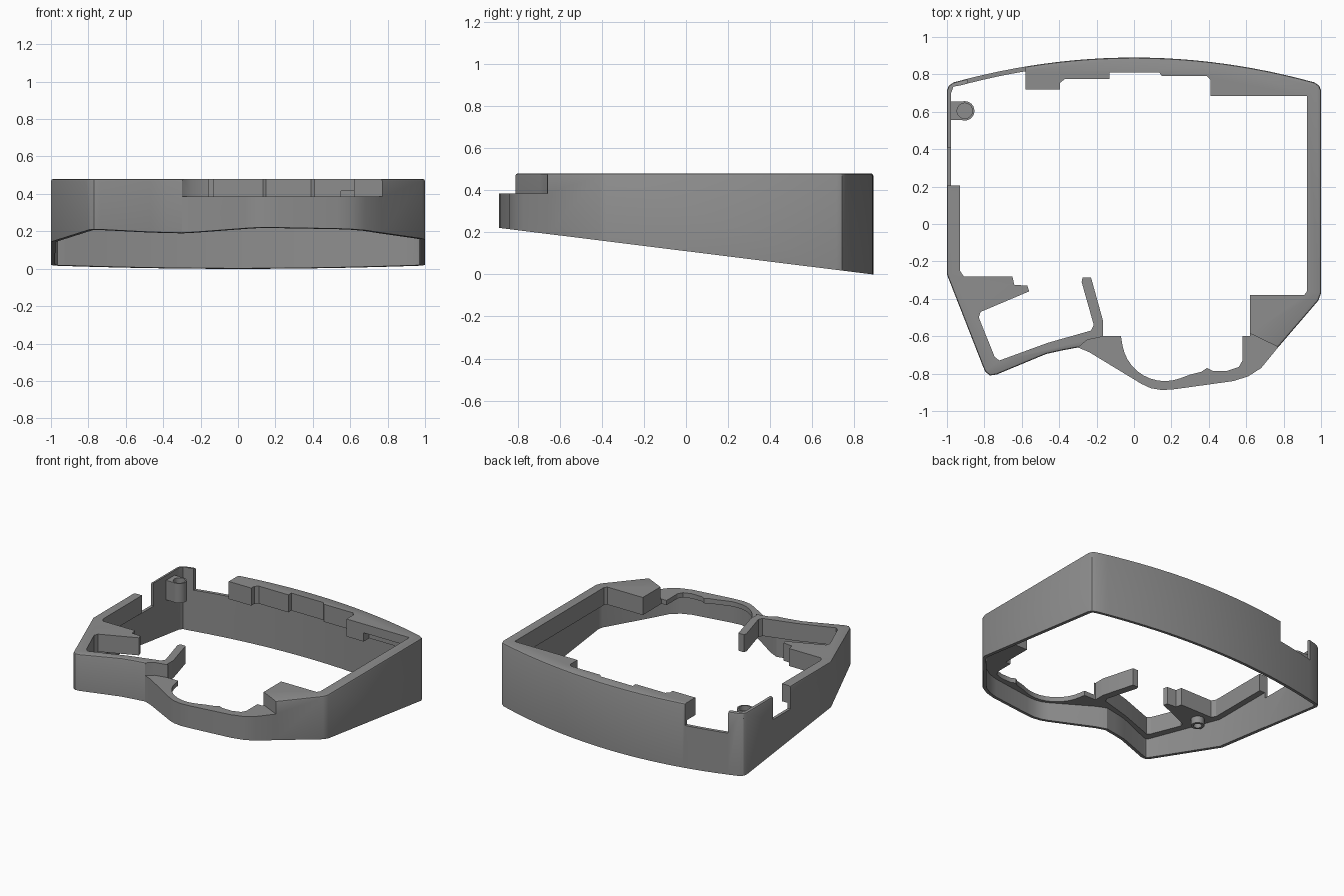
import bpy, bmesh, math
from mathutils import Vector

if "Cube" in bpy.data.objects:
    bpy.data.objects.remove(bpy.data.objects["Cube"])

TOP, SHELF, LOW = 0.48, 0.35, 0.385
WALL = 0.025

grey = bpy.data.materials.new("plain_grey")
grey.diffuse_color = (0.27, 0.27, 0.27, 1)
grey.use_nodes = True
grey.node_tree.nodes["Principled BSDF"].inputs["Base Color"].default_value = grey.diffuse_color


def prism(name, pts, z0, z1, bevel=0.0):
    """Vertical prism from a counter-clockwise outline, optionally with a rounded top rim."""
    bm = bmesh.new()
    face = bm.faces.new([bm.verts.new((x, y, z0)) for x, y in pts])
    geo = bmesh.ops.extrude_face_region(bm, geom=[face])["geom"]
    bmesh.ops.translate(bm, vec=(0, 0, z1 - z0), verts=[g for g in geo if isinstance(g, bmesh.types.BMVert)])
    bmesh.ops.recalc_face_normals(bm, faces=bm.faces)
    if bevel:
        rim = [e for e in bm.edges if all(v.co.z > z1 - 1e-5 for v in e.verts)]
        bmesh.ops.bevel(bm, geom=rim, offset=bevel, segments=2, profile=0.5, affect='EDGES')
    me = bpy.data.meshes.new(name)
    bm.to_mesh(me)
    bm.free()
    me.materials.append(grey)
    ob = bpy.data.objects.new(name, me)
    bpy.context.collection.objects.link(ob)
    return ob


def rect(x0, x1, y0, y1):
    return [(x0, y0), (x1, y0), (x1, y1), (x0, y1)]


def circle(cx, cy, r, n=24):
    return [(cx + r * math.cos(math.tau * i / n), cy + r * math.sin(math.tau * i / n)) for i in range(n)]


def inset(pts, d):
    """Offset a counter-clockwise outline inwards by d."""
    out = []
    for i, p in enumerate(pts):
        p, a, b = Vector(p), Vector(pts[i - 1]), Vector(pts[(i + 1) % len(pts)])
        u, v = (p - a).normalized(), (b - p).normalized()
        n1, n2 = Vector((-u.y, u.x)), Vector((-v.y, v.x))
        out.append(tuple(p + (n1 + n2) * (d / (1 + n1.dot(n2)))))
    return out


def boolean(ob, tool, op='DIFFERENCE'):
    mod = ob.modifiers.new("cut", 'BOOLEAN')
    mod.operation, mod.object, mod.solver = op, tool, 'EXACT'
    bpy.context.view_layer.objects.active = ob
    bpy.ops.object.modifier_apply(modifier=mod.name)
    bpy.data.objects.remove(tool)


def back_y(x):
    return 0.89 - 0.143 * x * x


# Outer outline: angular front, straight sides, bowed back
front = [(-1, -0.27), (-0.81, -0.755), (-0.795, -0.79), (-0.77, -0.81), (-0.735, -0.805),
         (-0.47, -0.695), (-0.38, -0.675), (-0.30, -0.66), (-0.24, -0.685), (0.04, -0.855),
         (0.09, -0.878), (0.15, -0.888), (0.22, -0.883), (0.53, -0.84), (0.61, -0.815),
         (0.68, -0.77), (0.77, -0.66), (0.985, -0.41), (1, -0.37)]
back = [(x, back_y(x)) for x in [0.965 - 1.93 * i / 24 for i in range(25)]]
outline = front + [(1, 0.715), (0.99, 0.74)] + back + [(-0.99, 0.74), (-1, 0.715)]
housing = prism("housing_ring", outline, -0.1, TOP, 0.012)

# Stepped opening through the top flange, with the front-left pocket and inner arm
thin = WALL - 0.003
arc = [(0.165 + 0.23 * math.cos(math.radians(a)), -0.61 + 0.23 * math.sin(math.radians(a)))
       for a in range(190, 291, 10)]
opening = [(-0.56, -0.36), (-0.82, -0.47), (-0.83, -0.50), (-0.745, -0.71), (-0.72, -0.73),
           (-0.46, -0.635), (-0.23, -0.57), (-0.215, -0.54), (-0.28, -0.31), (-0.275, -0.285),
           (-0.23, -0.285), (-0.165, -0.52), (-0.165, -0.60), (-0.07, -0.60)] + arc + [
           (0.30, -0.805), (0.36, -0.79), (0.39, -0.77), (0.42, -0.785), (0.50, -0.785),
           (0.56, -0.765), (0.58, -0.73), (0.58, -0.60), (0.62, -0.60), (0.62, -0.38),
           (0.91, -0.38), (0.925, -0.36), (0.925, 0.685), (0.41, 0.685), (0.41, 0.77),
           (0.39, 0.79), (0.15, 0.79), (0.135, 0.81), (-0.13, 0.81), (-0.13, 0.775),
           (-0.37, 0.775), (-0.395, 0.755), (-0.395, 0.72), (-0.58, 0.72)]
opening += [(x, back_y(x) - thin - 0.004) for x in (-0.58, -0.7, -0.82, -0.93)]
opening += [(-0.965, 0.735), (-1 + thin, 0.70), (-1 + thin, 0.205), (-0.93, 0.205),
            (-0.93, -0.25), (-0.91, -0.28), (-0.65, -0.28), (-0.64, -0.325), (-0.57, -0.33)]
boolean(housing, prism("cutter", opening, -0.3, 0.7))

# Hollow below the flange leaves a thin wall
boolean(housing, prism("cutter", inset(outline, WALL), -0.3, SHELF))

# Lowered front section between the arm and the right block
low_zone = [(-0.305, -1), (1, -1), (0.80, -0.672), (0.62, -0.585), (0.5, -0.5),
            (-0.10, -0.5), (-0.155, -0.60), (-0.25, -0.62), (-0.305, -0.665)]
boolean(housing, prism("cutter", low_zone, LOW, 0.7))

# Notches in the back and left walls, and a rebate under the back ledge
boolean(housing, prism("cutter", rect(-0.89, -0.58, 0.70, 1), 0.32, 0.7))
boolean(housing, prism("cutter", rect(-1.1, -0.94, 0.205, 0.41), 0.31, 0.7))
boolean(housing, prism("cutter", rect(0.55, 0.90, 0.6, 0.75), 0.3, 0.415))

# Sloping underside
wedge = prism("cutter", rect(-1.2, 1.2, -1.2, 1.2), -0.6, 0)
for v in wedge.data.vertices:
    if v.co.z > -0.1:
        v.co.z = 0.11 - 0.1245 * v.co.y
boolean(housing, wedge)

# Screw boss with a blind hole, tied to the left wall
boss = prism("screw_boss", circle(-0.905, 0.605, 0.052), 0.30, 0.445)
boolean(boss, prism("web", rect(-0.985, -0.905, 0.555, 0.655), 0.30, 0.445), 'UNION')
boolean(boss, prism("cutter", circle(-0.905, 0.605, 0.041), 0.36, 0.6))

# Small boss under the front-left flange
peg = prism("under_boss", circle(-0.86, -0.36, 0.045), 0.30, SHELF + 0.01)
boolean(peg, prism("cutter", circle(-0.86, -0.36, 0.028), 0.2, 0.345))

for ob in (housing, boss, peg):
    bpy.ops.object.select_all(action='DESELECT')
    ob.select_set(True)
    bpy.context.view_layer.objects.active = ob
    bpy.ops.object.shade_smooth_by_angle(angle=math.radians(28))
